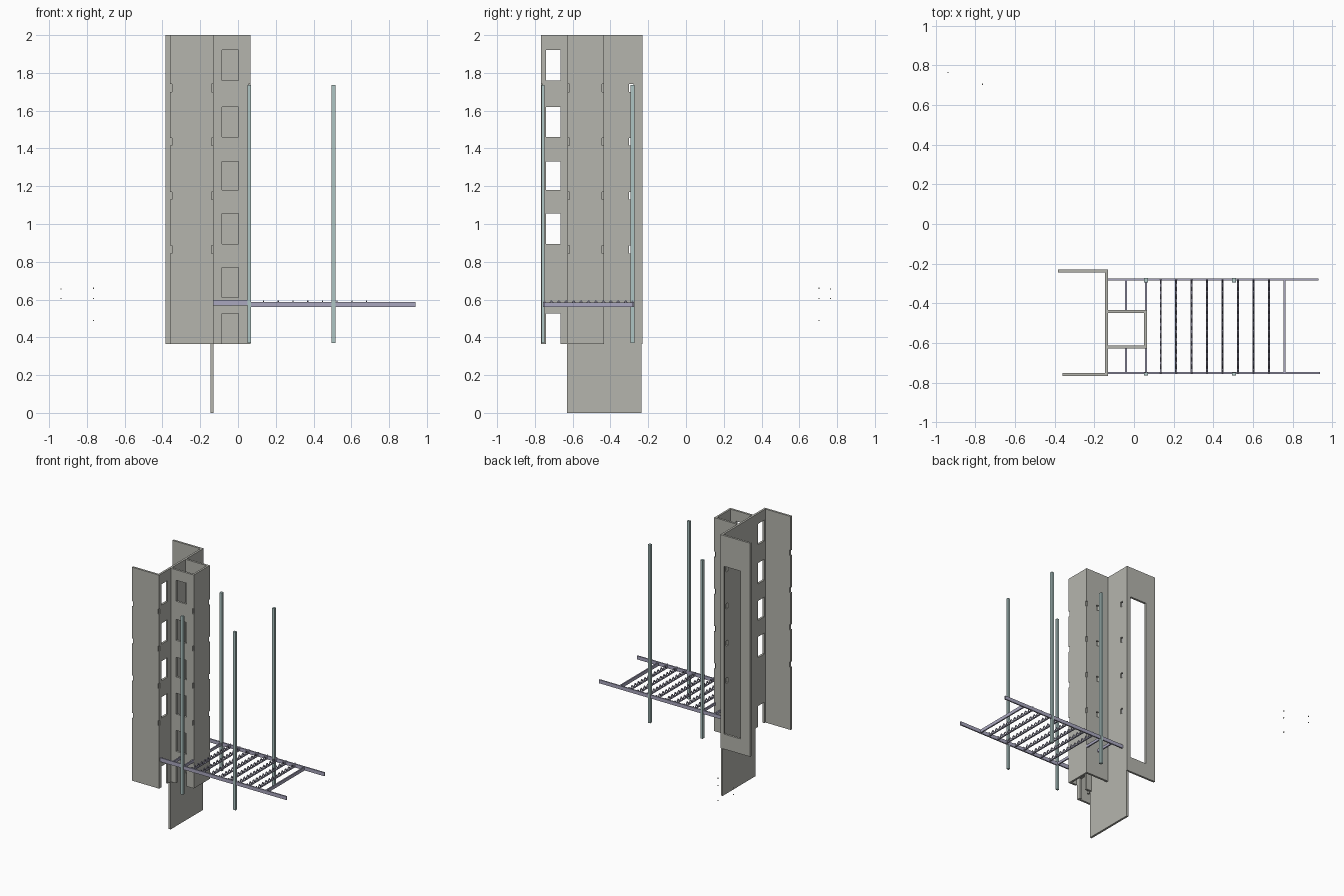
import bpy, bmesh
from mathutils import Matrix, Vector

cube = bpy.data.objects.get("Cube")
if cube:
    bpy.data.objects.remove(cube)


def material(name, rgb):
    m = bpy.data.materials.new(name)
    m.use_nodes = True
    m.diffuse_color = (*rgb, 1)
    m.node_tree.nodes["Principled BSDF"].inputs["Base Color"].default_value = (*rgb, 1)
    return m


grey = material("warm grey", (0.46, 0.46, 0.42))
teal = material("pale teal", (0.42, 0.56, 0.55))
lilac = material("pale lilac", (0.40, 0.39, 0.52))


def boxes(name, spans, mat):
    """One object made of boxes, each given as (x0, x1, y0, y1, z0, z1)."""
    bm = bmesh.new()
    for x0, x1, y0, y1, z0, z1 in spans:
        place = Matrix.Translation(((x0 + x1) / 2, (y0 + y1) / 2, (z0 + z1) / 2))
        bmesh.ops.create_cube(bm, size=1, matrix=place @ Matrix.Diagonal((x1 - x0, y1 - y0, z1 - z0, 1)))
    mesh = bpy.data.meshes.new(name)
    bm.to_mesh(mesh)
    bm.free()
    obj = bpy.data.objects.new(name, mesh)
    bpy.context.collection.objects.link(obj)
    mesh.materials.append(mat)
    return obj


def plate(name, span, cuts=()):
    """A plate with box-shaped openings cut through it."""
    obj = boxes(name, [span], grey)
    if cuts:
        cutter = boxes(name + "_cutter", cuts, grey)
        cutter.hide_render = True
        mod = obj.modifiers.new("openings", 'BOOLEAN')
        mod.operation, mod.solver, mod.object = 'DIFFERENCE', 'EXACT', cutter
        bpy.context.view_layer.objects.active = obj
        bpy.ops.object.modifier_apply(modifier=mod.name)
        bpy.data.objects.remove(cutter)
    return obj


BASE, TOP, T = 0.365, 2.0, 0.016
WALL = -0.13
window_rows = [(1.76, 1.92), (1.46, 1.62), (1.18, 1.33), (0.895, 1.055)]
low_row, foot_row = (0.61, 0.77), (0.3, 0.525)
slots = [1.72, 1.435, 1.15, 0.865]


def slot_cuts(x, y, w=0.02):
    return [(x - w / 2, x + w / 2, y - w / 2, y + w / 2, z - 0.02, z + 0.02) for z in slots]


# Main wall with side windows, and its lower extension
wall_cuts = [(WALL - 0.1, WALL + 0.1, -0.74, -0.665, a, b) for a, b in window_rows + [foot_row]]
wall_cuts += slot_cuts(WALL - 0.008, -0.29, 0.025)
plate("main_wall", (WALL - T, WALL, -0.752, -0.246, BASE, TOP), wall_cuts)
plate("wall_foot", (WALL - T, WALL, -0.63, -0.236, 0, BASE))

# Front and back flanges
plate("front_flange", (-0.36, WALL, -0.768, -0.752, BASE, TOP),
      slot_cuts(-0.36, -0.76) + slot_cuts(WALL, -0.768, 0.018))
plate("back_flange", (-0.383, WALL, -0.246, -0.23, BASE, TOP),
      [(-0.30, -0.16, -0.3, -0.2, 0.48, 1.765)])

# Hollow column beside the wall
front_cuts = [(-0.085, 0.003, -0.65, -0.59, a, b) for a, b in window_rows + [low_row, foot_row]]
plate("column_front", (WALL, 0.05, -0.628, -0.612, BASE, TOP), front_cuts)
plate("column_back", (WALL, 0.05, -0.45, -0.434, BASE, TOP), slot_cuts(-0.035, -0.442, 0.025))
plate("column_side", (0.05, 0.065, -0.628, -0.434, BASE, TOP),
      slot_cuts(0.065, -0.628) + slot_cuts(0.065, -0.434))

# Four upright posts
for side, y, half in (("front", -0.757, 0.008), ("back", -0.284, 0.011)):
    for where, x in (("near", 0.06), ("far", 0.505)):
        boxes(f"{side}_{where}_post", [(x - 0.01, x + 0.01, y - half, y + half, 0.37, 1.735)], teal)

# Walkway rails
Y0, Y1 = -0.752, -0.28
boxes("front_rail", [(0.06, 0.94, Y0 - 0.006, Y0 + 0.004, 0.56, 0.587),
                     (-0.13, 0.06, Y0 - 0.006, Y0 + 0.004, 0.568, 0.598)], lilac)
boxes("back_rail", [(-0.13, 0.932, Y1 - 0.006, Y1 + 0.004, 0.56, 0.587)], lilac)

# Plain crossbars, the first two interrupted by the column
bars = [(0.755, 0.765, Y0, Y1, 0.56, 0.585)]
for x in (-0.04, 0.06):
    bars += [(x - 0.005, x + 0.005, Y0, -0.628, 0.565, 0.585),
             (x - 0.005, x + 0.005, -0.434, Y1, 0.565, 0.585)]
boxes("crossbars", bars, lilac)


# Laced treads: a thin chord with zigzag struts above it
def laced_tread(name, x, count=24):
    obj = boxes(name, [(x - 0.005, x + 0.005, Y0, Y1, 0.564, 0.57)], lilac)
    bm = bmesh.new()
    bm.from_mesh(obj.data)
    step = (Y1 - Y0) / count
    for i in range(count):
        low, high = (0.568, 0.594) if i % 2 else (0.594, 0.568)
        a = Vector((x, Y0 + i * step, low))
        b = Vector((x, Y0 + (i + 1) * step, high))
        turn = (b - a).to_track_quat('Z', 'X').to_matrix().to_4x4()
        size = Matrix.Diagonal((0.006, 0.006, (b - a).length, 1))
        bmesh.ops.create_cube(bm, size=1, matrix=Matrix.Translation((a + b) / 2) @ turn @ size)
    bm.to_mesh(obj.data)
    bm.free()


for i in range(8):
    laced_tread(f"tread_{i + 1}", 0.135 + i * 0.078)

# Tiny loose fixings away from the column
for i, (x, y, z) in enumerate([(-0.938, 0.765, 0.605), (-0.938, 0.765, 0.655), (-0.765, 0.705, 0.49),
                               (-0.765, 0.705, 0.605), (-0.765, 0.705, 0.66)]):
    r = 0.003
    boxes(f"loose_fixing_{i + 1}", [(x - r, x + r, y - r, y + r, z - r, z + r)], grey)
